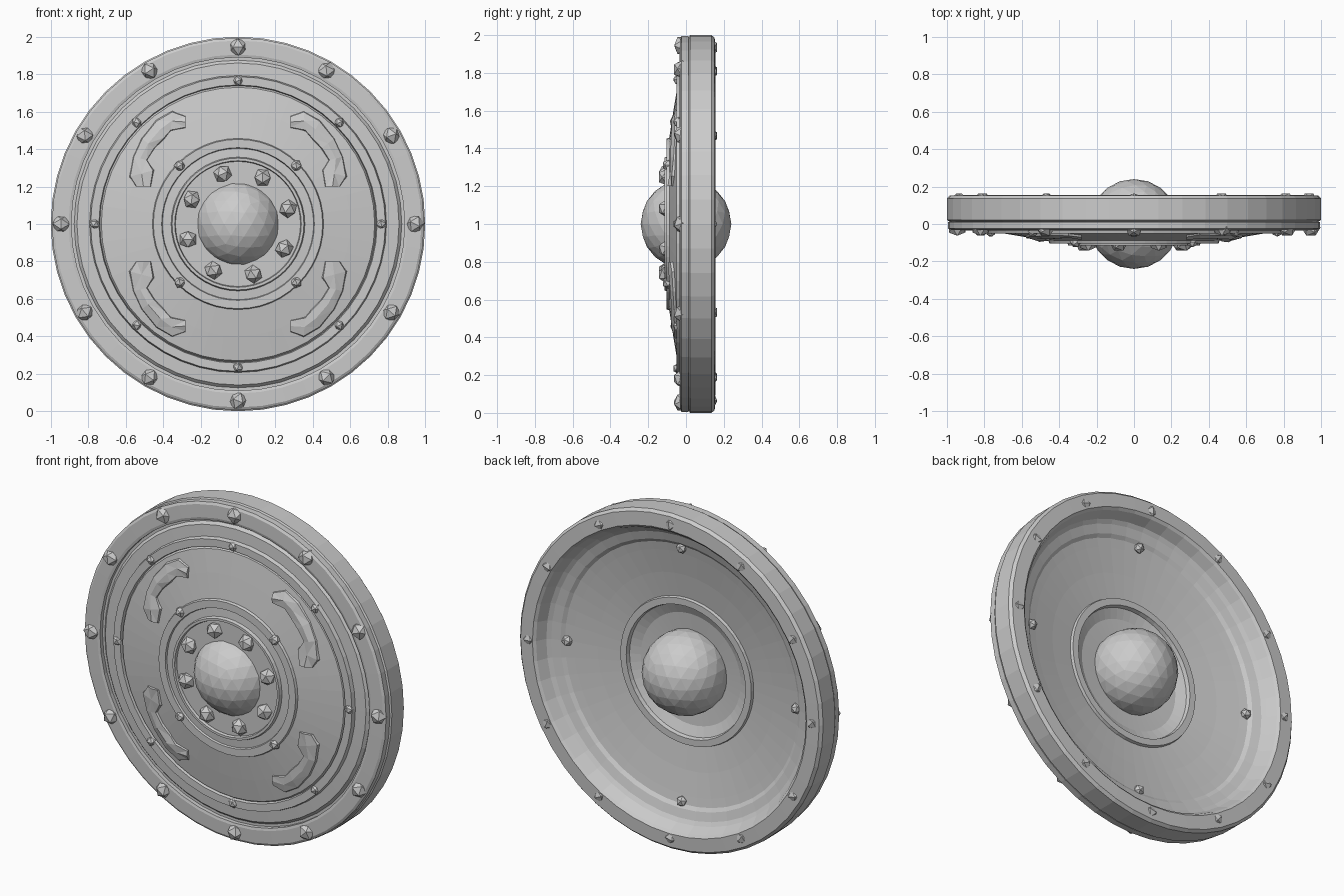
import bpy, bmesh, math, random
from mathutils import Matrix, Vector

if "Cube" in bpy.data.objects:
    bpy.data.objects.remove(bpy.data.objects["Cube"])
random.seed(4)

metal = bpy.data.materials.new("plain_grey")
metal.use_nodes = True
GREY = (0.6, 0.6, 0.6, 1)
metal.diffuse_color = GREY
metal.node_tree.nodes["Principled BSDF"].inputs["Base Color"].default_value = GREY


def finish(name, bm):
    bmesh.ops.recalc_face_normals(bm, faces=bm.faces)
    mesh = bpy.data.meshes.new(name)
    bm.to_mesh(mesh)
    bm.free()
    mesh.materials.append(metal)
    ob = bpy.data.objects.new(name, mesh)
    bpy.context.collection.objects.link(ob)
    return ob


def lathe(name, profile, segs=48):
    """Spin a closed (radius, y) profile about the shield's axis."""
    bm = bmesh.new()
    rings = []
    for i in range(segs):
        a = math.tau * i / segs
        rings.append([bm.verts.new((r * math.cos(a), y, 1 + r * math.sin(a)))
                      for r, y in profile])
    n = len(profile)
    for i in range(segs):
        p, q = rings[i], rings[(i + 1) % segs]
        for j in range(n):
            k = (j + 1) % n
            bm.faces.new((p[j], p[k], q[k], q[j]))
    return finish(name, bm)


def studs(name, count, radius, y, size, start=0):
    """Ring of rough faceted rivets."""
    bm = bmesh.new()
    for i in range(count):
        a = math.radians(start) + math.tau * i / count
        spin = Matrix.Rotation(random.uniform(0, math.tau), 4, 'Y')
        place = Matrix.Translation((radius * math.cos(a), y, 1 + radius * math.sin(a)))
        bmesh.ops.create_icosphere(bm, subdivisions=1, radius=size, matrix=place @ spin)
    return finish(name, bm)


def dome_y(r):
    """Height of the curved face at a given radius."""
    return -0.045 - 0.045 * (0.73 - r) / 0.27


# Dished plate, front steps then the hollow back
lathe("shield_plate", [
    (0.2, -0.1), (0.33, -0.1), (0.36, -0.095), (0.46, -0.088), (0.6, dome_y(0.6)),
    (0.73, -0.045), (0.74, -0.03), (0.8, -0.026), (0.86, -0.022), (0.875, -0.006), (0.93, -0.006),
    (0.93, 0.09), (0.87, 0.09), (0.84, 0.07), (0.79, 0.055), (0.77, 0.04), (0.72, 0.03),
    (0.58, 0.005), (0.44, -0.015), (0.39, -0.02), (0.33, -0.045), (0.2, -0.055)])

# Rim: front band and the deeper hoop behind it
lathe("rim_front_band", [
    (0.89, 0.0), (0.89, -0.03), (0.905, -0.034), (0.98, -0.032), (0.994, -0.024),
    (0.994, 0.012), (0.89, 0.012)])
lathe("rim_hoop", [
    (0.89, 0.012), (0.985, 0.012), (1.0, 0.022), (1.0, 0.135), (0.985, 0.152),
    (0.905, 0.155), (0.89, 0.142), (0.86, 0.08)])

# Raised rings on the front and one on the back
for name, inner, outer, base, top in (
        ("middle_ring", 0.735, 0.795, -0.02, -0.05),
        ("inner_ring", 0.4, 0.46, -0.08, -0.103),
        ("collar_ring", 0.33, 0.36, -0.085, -0.115),
        ("back_ring", 0.385, 0.44, -0.03, 0.002)):
    lathe(name, [(inner, base), (inner + 0.008, top), (outer - 0.008, top), (outer, base)])

# Central boss, showing on both sides
bm = bmesh.new()
bmesh.ops.create_icosphere(bm, subdivisions=3, radius=0.24, matrix=Matrix.Translation((0, 0, 1)))
finish("center_boss", bm)

# Rivets
studs("rim_studs", 12, 0.945, -0.018, 0.052)
studs("rim_back_studs", 12, 0.935, 0.125, 0.045)
studs("middle_studs", 8, 0.765, -0.04, 0.03)
studs("plate_back_studs", 4, 0.755, 0.04, 0.032)
studs("inner_studs", 4, 0.44, -0.095, 0.032, 45)
studs("collar_studs", 8, 0.28, -0.1, 0.05, 17)

# Four embossed crescents with hooked ends: (outer edge, inner edge) pairs along each
spans = [((0.28, 0.58), (0.28, 0.51)), ((0.35, 0.61), (0.36, 0.49)), ((0.44, 0.56), (0.39, 0.45)),
         ((0.52, 0.46), (0.44, 0.40)), ((0.565, 0.36), (0.48, 0.34)), ((0.59, 0.25), (0.44, 0.29)),
         ((0.55, 0.2), (0.46, 0.2))]
section = ((0, -0.015), (0.1, 0.01), (0.5, 0.018), (0.9, 0.01), (1, -0.015))
for side, sx in (("left", 1), ("right", -1)):
    for level, sz in (("upper", 1), ("lower", -1)):
        bm = bmesh.new()
        rows = []
        for outer, inner in spans:
            row = []
            for t, lift in section:
                p = Vector(outer).lerp(Vector(inner), t)
                y = dome_y(p.length) - lift + random.uniform(-0.004, 0.004)
                row.append(bm.verts.new((sx * p.x, y, 1 + sz * p.y)))
            rows.append(row)
        for a, b in zip(rows, rows[1:]):
            for i in range(len(section)):
                j = (i + 1) % len(section)
                bm.faces.new((a[i], a[j], b[j], b[i]))
        bm.faces.new(rows[0])
        bm.faces.new(rows[-1])
        bmesh.ops.triangulate(bm, faces=bm.faces)
        finish(f"{level}_{side}_crescent", bm)
